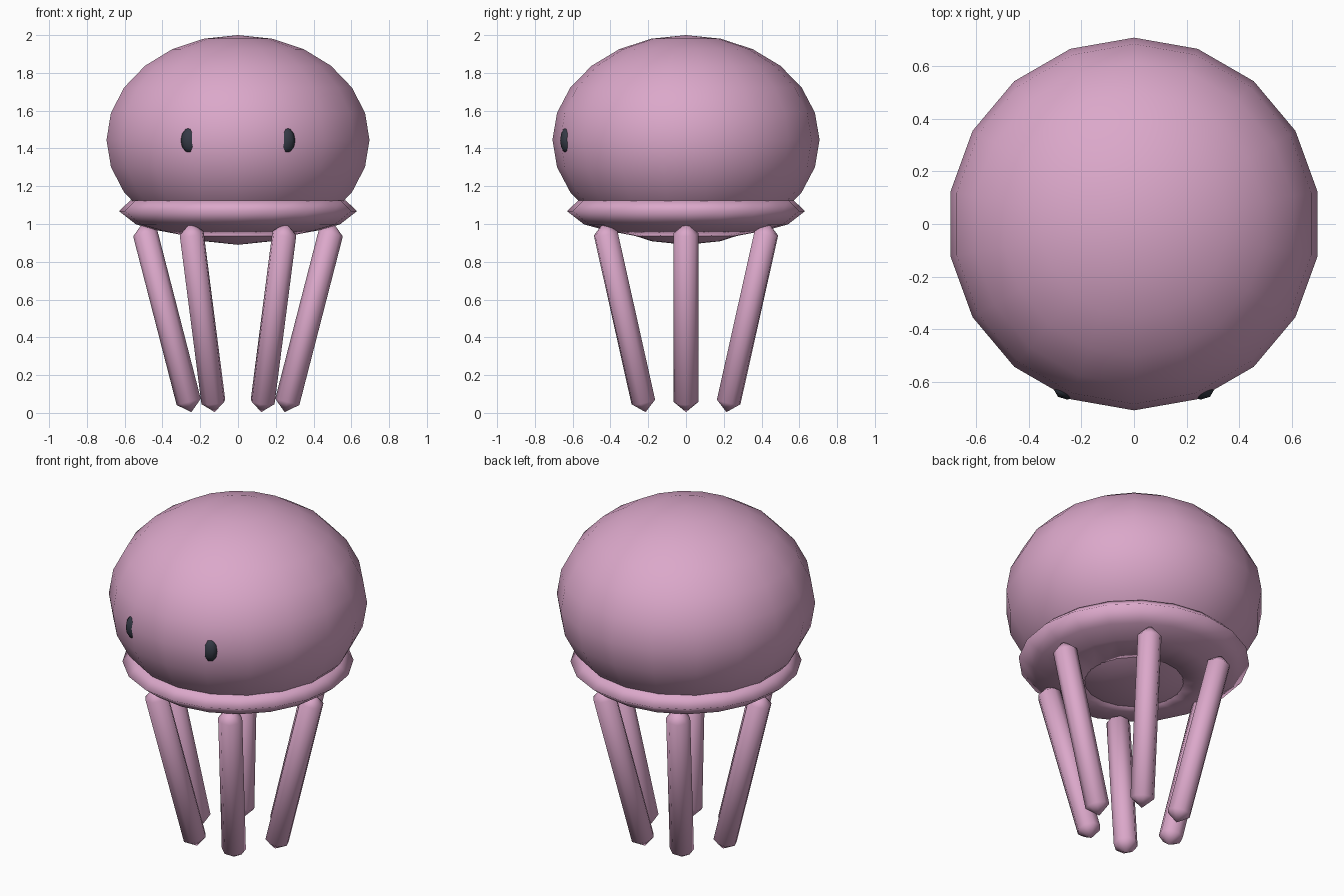
import bpy, bmesh
from math import sin, cos, pi, radians
from mathutils import Matrix, Vector

cube = bpy.data.objects.get("Cube")
if cube:
    bpy.data.objects.remove(cube, do_unlink=True)


def make_material(name, color):
    mat = bpy.data.materials.new(name)
    mat.use_nodes = True
    mat.diffuse_color = color
    mat.node_tree.nodes["Principled BSDF"].inputs["Base Color"].default_value = color
    return mat


pink = make_material("soft pink", (0.71, 0.39, 0.59, 1))
dark = make_material("dark slate", (0.035, 0.042, 0.06, 1))


def add_object(name, bm, mat):
    bmesh.ops.recalc_face_normals(bm, faces=bm.faces)
    for face in bm.faces:
        face.smooth = True
    mesh = bpy.data.meshes.new(name)
    bm.to_mesh(mesh)
    bm.free()
    mesh.materials.append(mat)
    obj = bpy.data.objects.new(name, mesh)
    bpy.context.collection.objects.link(obj)
    return obj


def ellipsoid(name, center, radii, segments, rings, mat):
    bm = bmesh.new()
    bmesh.ops.create_uvsphere(bm, u_segments=segments, v_segments=rings, radius=1)
    bm.transform(Matrix.Translation(center) @ Matrix.Diagonal((*radii, 1)))
    return add_object(name, bm, mat)


def lathe(name, profile, segments, mat, closed=False):
    """Spin (radius, height) points about z."""
    bm = bmesh.new()
    loops = []
    for r, z in profile:
        if r == 0:
            loops.append([bm.verts.new((0, 0, z))] * segments)
        else:
            loops.append([bm.verts.new((r * cos(2 * pi * i / segments),
                                        r * sin(2 * pi * i / segments), z))
                          for i in range(segments)])
    pairs = list(zip(loops, loops[1:]))
    if closed:
        pairs.append((loops[-1], loops[0]))
    for a, b in pairs:
        for i in range(segments):
            j = (i + 1) % segments
            corners = list(dict.fromkeys((a[i], a[j], b[j], b[i])))
            bm.faces.new(corners)
    return add_object(name, bm, mat)


# Bell
ellipsoid("bell", (0, 0, 1.445), (0.707, 0.707, 0.555), 18, 12, pink)

# Rim with a shallow sloping underside
rim_profile = [(0.27, 0.937), (0.42, 0.965), (0.54, 0.998), (0.63, 1.068),
               (0.57, 1.125), (0.45, 1.125), (0.27, 1.05)]
lathe("rim", rim_profile, 20, pink, closed=True)

# Six tentacles leaning inwards towards their tips
for k in range(6):
    turn = Matrix.Rotation(radians(60 * k), 4, "Z")
    tip = turn @ Vector((0.247, 0, 0.004))
    top = turn @ Vector((0.505, 0, 1.005))
    axis = top - tip
    length = axis.length
    profile = [(0, 0), (0.066, 0.056), (0.066, length - 0.056), (0, length)]
    tentacle = lathe(f"tentacle_{k + 1}", profile, 8, pink)
    lean = axis.to_track_quat("Z", "Y").to_matrix().to_4x4()
    tentacle.data.transform(Matrix.Translation(tip) @ lean)

# Eyes
for side, name in ((1, "left_eye"), (-1, "right_eye")):
    ellipsoid(name, (side * 0.253, -0.63, 1.443), (0.05, 0.036, 0.069), 8, 6, dark)
